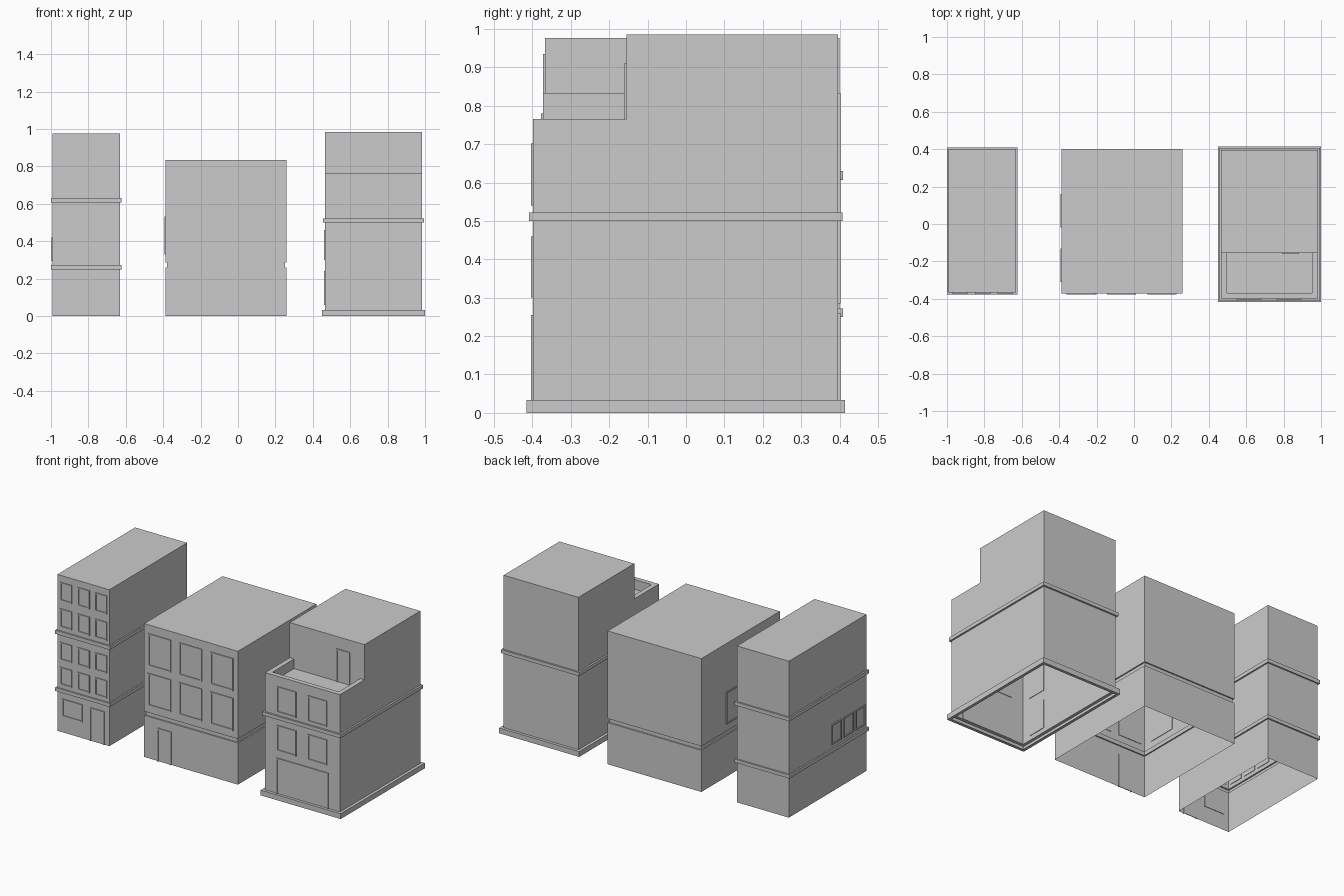
import bpy, bmesh

if "Cube" in bpy.data.objects:
    bpy.data.objects.remove(bpy.data.objects["Cube"])


def make_object(name, bm):
    bmesh.ops.recalc_face_normals(bm, faces=bm.faces)
    mesh = bpy.data.meshes.new(name)
    bm.to_mesh(mesh)
    bm.free()
    ob = bpy.data.objects.new(name, mesh)
    bpy.context.collection.objects.link(ob)
    return ob


def shell(name, x0, x1, y0, y1, profile, cap=True):
    """Open-bottomed rectangular shell; profile is a list of (outset, z)."""
    bm = bmesh.new()
    rings = []
    for o, z in profile:
        rings.append([bm.verts.new(p) for p in (
            (x0 - o, y0 - o, z), (x1 + o, y0 - o, z),
            (x1 + o, y1 + o, z), (x0 - o, y1 + o, z))])
    for a, b in zip(rings, rings[1:]):
        for i in range(4):
            j = (i + 1) % 4
            bm.faces.new((a[i], a[j], b[j], b[i]))
    if cap:
        bm.faces.new(rings[-1])
    return make_object(name, bm)


def add_box(bm, lo, hi):
    verts = bmesh.ops.create_cube(bm, size=1)["verts"]
    for v in verts:
        for i in range(3):
            v.co[i] = lo[i] if v.co[i] < 0 else hi[i]


def opening(name, side, plane, a0, a1, z0, z1, door=False, t=0.008):
    """Raised frame and thin pane on a front ('F') or left ('L') wall."""
    bm = bmesh.new()

    def bar(p0, p1, q0, q1, out):
        n0, n1 = plane - out, plane + 0.003
        if side == 'F':
            add_box(bm, (p0, n0, q0), (p1, n1, q1))
        else:
            add_box(bm, (n0, p0, q0), (n1, p1, q1))

    bar(a0, a0 + t, z0, z1, 0.006)
    bar(a1 - t, a1, z0, z1, 0.006)
    bar(a0 + t, a1 - t, z1 - t, z1, 0.006)
    if not door:
        bar(a0 + t, a1 - t, z0, z0 + t, 0.006)
    bar(a0 + t, a1 - t, z0 if door else z0 + t, z1 - t, 0.001)
    return make_object(name, bm)


def window_grid(name, side, plane, spans, rows):
    for z0, z1 in rows:
        for a0, a1 in spans:
            opening(name, side, plane, a0, a1, z0, z1)


def band(z0, z1, o):
    return [(0, z0), (o, z0), (o, z1), (0, z1)]


# Left building: tall and narrow, two raised bands
LX, LY = -0.991, -0.367
shell("left_building", LX, -0.632, LY, 0.4,
      [(0, 0)] + band(0.25, 0.272, 0.009) + band(0.607, 0.63, 0.009) + [(0, 0.977)])
window_grid("left_front_window", 'F', LY,
            [(-0.97, -0.89), (-0.85, -0.767), (-0.73, -0.647)],
            [(0.295, 0.405), (0.45, 0.56), (0.655, 0.77), (0.82, 0.935)])
opening("left_shop_window", 'F', LY, -0.957, -0.817, 0.1, 0.21)
opening("left_door", 'F', LY, -0.765, -0.665, 0, 0.207, True)
window_grid("left_side_window", 'L', LX,
            [(-0.35, -0.255), (-0.235, -0.14), (-0.115, -0.02)], [(0.295, 0.42)])

# Middle building: wide, groove above the ground floor
MX, MY = -0.388, -0.372
shell("middle_building", MX, 0.26, MY, 0.402,
      [(0, 0)] + band(0.26, 0.285, -0.008) + [(0, 0.833)])
window_grid("middle_front_window", 'F', MY,
            [(-0.36, -0.202), (-0.145, 0.012), (0.072, 0.228)],
            [(0.33, 0.532), (0.578, 0.78)])
opening("middle_door", 'F', MY, -0.295, -0.2, 0, 0.207, True)
window_grid("middle_side_window", 'L', MX,
            [(-0.31, -0.13), (-0.02, 0.16)], [(0.33, 0.532)])

# Right building: plinth, band, lower body, recessed terrace and upper block
RX, RX2, RY, RY2, TY = 0.466, 0.983, -0.398, 0.396, -0.155
shell("right_lower_body", RX, RX2, RY, RY2,
      [(0, 0), (0.018, 0), (0.018, 0.033), (0, 0.033)]
      + band(0.5, 0.522, 0.011) + [(0, 0.765)], cap=False)
shell("roof_terrace", RX, RX2, RY, TY + 0.03,
      [(0, 0.765), (-0.03, 0.765), (-0.03, 0.705)])
shell("right_upper_block", RX, RX2, TY, RY2, [(0, 0.765), (0, 0.985)])
window_grid("right_front_window", 'F', RY,
            [(0.548, 0.682), (0.762, 0.895)], [(0.3, 0.46), (0.54, 0.702)])
opening("right_shop_front", 'F', RY, 0.545, 0.905, 0.033, 0.255, True)
opening("terrace_door", 'F', TY, 0.79, 0.882, 0.705, 0.91, True)
window_grid("right_side_window", 'L', RX,
            [(-0.34, -0.22)], [(0.06, 0.24), (0.3, 0.46)])
